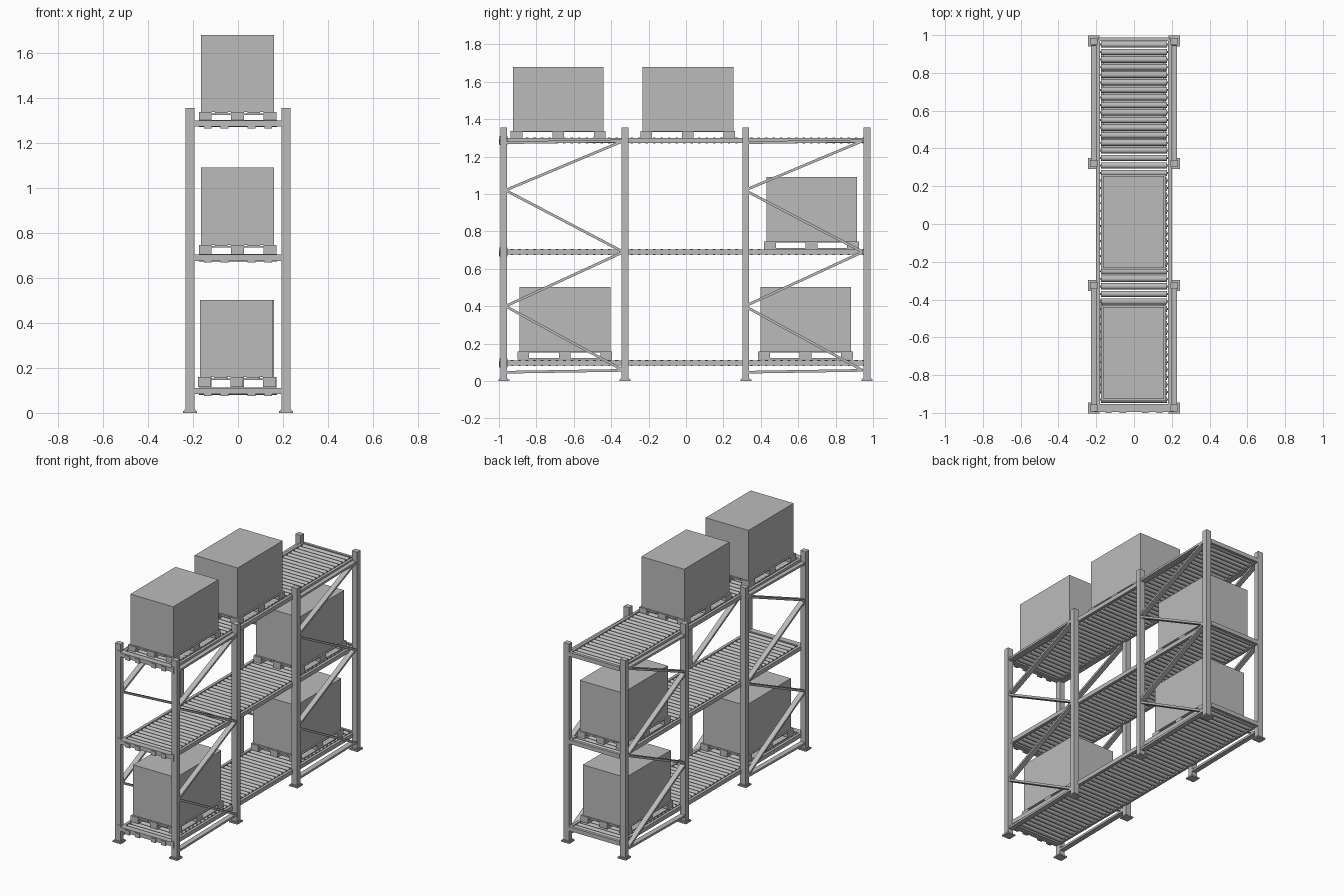
import bpy, bmesh, math
from mathutils import Matrix, Vector

cube = bpy.data.objects.get("Cube")
if cube:
    bpy.data.objects.remove(cube, do_unlink=True)

grey = bpy.data.materials.new("steel_grey")
grey.use_nodes = True
colour = (0.5, 0.5, 0.5, 1)
grey.diffuse_color = colour
grey.node_tree.nodes["Principled BSDF"].inputs["Base Color"].default_value = colour


def box(bm, x, y, z):
    """Add a block given its (low, high) limits on each axis."""
    mid = Vector([(a + b) / 2 for a, b in (x, y, z)])
    size = [b - a for a, b in (x, y, z)] + [1]
    bmesh.ops.create_cube(bm, size=1, matrix=Matrix.Translation(mid) @ Matrix.Diagonal(size))


def rod(bm, x, y, z, radius, length, sides=12):
    """Add a cylinder lying along x."""
    bmesh.ops.create_cone(bm, cap_ends=True, segments=sides, radius1=radius, radius2=radius, depth=length,
                          matrix=Matrix.Translation((x, y, z)) @ Matrix.Rotation(math.pi / 2, 4, 'Y'))


def strut(bm, x, start, end, width, thick):
    """Add a flat bar between two (y, z) points."""
    a, b = Vector((x, *start)), Vector((x, *end))
    d = b - a
    turn = Matrix.Rotation(math.atan2(d.z, d.y), 4, 'X')
    bmesh.ops.create_cube(bm, size=1, matrix=Matrix.Translation((a + b) / 2) @ turn
                          @ Matrix.Diagonal((width, d.length, thick, 1)))


def finish(bm, name, smooth=False):
    mesh = bpy.data.meshes.new(name)
    bm.to_mesh(mesh)
    bm.free()
    mesh.materials.append(grey)
    obj = bpy.data.objects.new(name, mesh)
    bpy.context.collection.objects.link(obj)
    if smooth:
        bpy.ops.object.select_all(action='DESELECT')
        obj.select_set(True)
        bpy.context.view_layer.objects.active = obj
        bpy.ops.object.shade_smooth_by_angle(angle=math.radians(40))
    return obj


post_y = (-0.974, -0.326, 0.32, 0.968)
levels = (0.097, 0.69, 1.286)

# Uprights with stepped foot plates
for side, sx in (("right", 1), ("left", -1)):
    for i, y in enumerate(post_y):
        x = sx * 0.213
        bm = bmesh.new()
        box(bm, (x - 0.02, x + 0.02), (y - 0.018, y + 0.018), (0, 1.355))
        box(bm, (x - 0.031, x + 0.031), (y - 0.029, y + 0.029), (0, 0.009))
        box(bm, (x - 0.025, x + 0.025), (y - 0.023, y + 0.023), (0.009, 0.014))
        finish(bm, f"{side}_post_{i + 1}")

    # Zigzag flat braces in the two end frames
    for frame, (near, far) in (("front", (-0.965, -0.335)), ("back", (0.315, 0.945))):
        zigzag = [(near, 1.274), (far, 1.284), (near, 1.02), (far, 0.69),
                  (near, 0.40), (far, 0.057), (near, 0.047)]
        bm = bmesh.new()
        for a, b in zip(zigzag, zigzag[1:]):
            strut(bm, sx * 0.211, a, b, 0.035, 0.014)
        finish(bm, f"{side}_{frame}_braces")

# Roller decks
for n, z in enumerate(levels, 1):
    bm = bmesh.new()
    for sx in (-1, 1):
        rail = sorted((sx * 0.181, sx * 0.2))
        box(bm, rail, (-0.985, 0.975), (z - 0.014, z + 0.014))
        box(bm, sorted((sx * 0.197, sx * 0.212)), (-0.996, -0.955), (z - 0.024, z + 0.024))
        box(bm, sorted((sx * 0.197, sx * 0.208)), (0.955, 0.985), (z - 0.018, z + 0.018))
    finish(bm, f"deck_{n}_side_rails")

    bm = bmesh.new()
    box(bm, (-0.2, 0.2), (-0.994, -0.953), (z - 0.014, z + 0.014))
    box(bm, (-0.19, 0.19), (0.969, 0.987), (z - 0.014, z + 0.014))
    for x in (-0.135, -0.06, 0.06, 0.135):
        box(bm, (x - 0.017, x + 0.017), (-1.0, -0.985), (z - 0.021, z + 0.008))
    finish(bm, f"deck_{n}_end_beams")

    bm = bmesh.new()
    count = 48
    for i in range(count):
        y = -0.93 + i * 1.88 / (count - 1)
        rod(bm, 0, y, z, 0.0165, 0.348)
        rod(bm, 0, y, z, 0.005, 0.37, 6)
    finish(bm, f"deck_{n}_rollers", smooth=True)


# Loaded pallets
def pallet(name, x, y, z):
    bm = bmesh.new()
    half_x, half_y, top = 0.172, 0.253, z + 0.043
    for px in (-1, 0, 1):
        cx = x + px * 0.144
        box(bm, (cx - 0.028, cx + 0.028), (y - half_y, y + half_y), (z, z + 0.006))
        for py in (-1, 0, 1):
            cy = y + py * 0.222
            box(bm, (cx - 0.028, cx + 0.028), (cy - 0.031, cy + 0.031), (z + 0.006, z + 0.031))
    for py in (-1, 0, 1):
        cy = y + py * 0.222
        box(bm, (x - half_x, x + half_x), (cy - 0.031, cy + 0.031), (z + 0.031, z + 0.037))
    for i in range(5):
        cx = x + (i - 2) * 0.072
        box(bm, (cx - 0.028, cx + 0.028), (y - half_y, y + half_y), (z + 0.037, top))
    finish(bm, f"{name}_pallet")
    bm = bmesh.new()
    box(bm, (x - 0.162, x + 0.162), (y - 0.241, y + 0.244), (top, top + 0.343))
    finish(bm, f"{name}_crate")


pallet("top_front", -0.002, -0.684, 1.294)
pallet("top_middle", -0.002, 0.009, 1.294)
pallet("middle_back", -0.002, 0.671, 0.704)
pallet("bottom_front", -0.006, -0.648, 0.116)
pallet("bottom_back", -0.002, 0.639, 0.116)
